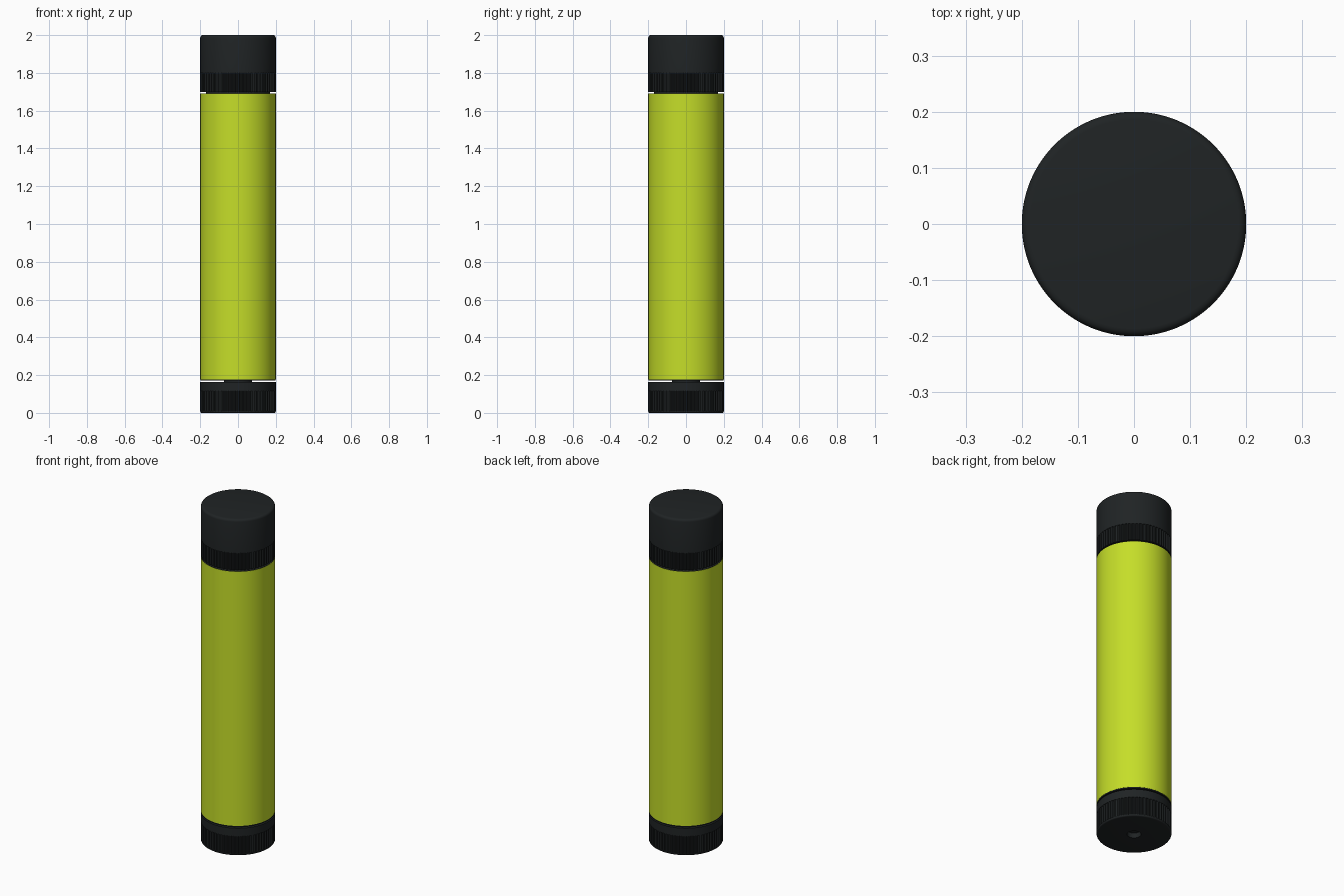
import bpy, bmesh, math

if "Cube" in bpy.data.objects:
    bpy.data.objects.remove(bpy.data.objects["Cube"])


def material(name, color):
    m = bpy.data.materials.new(name)
    m.diffuse_color = color
    m.use_nodes = True
    m.node_tree.nodes["Principled BSDF"].inputs["Base Color"].default_value = m.diffuse_color
    return m


BLACK = material("black_plastic", (0.014, 0.017, 0.018, 1))
LIME = material("lime_wrap", (0.56, 0.73, 0.022, 1))
GROOVES = 64
DEPTH = 0.006


def lathe(name, profile, mat, segs=128):
    """Revolve (radius, z, grooved) points around z; radius 0 makes a pole."""
    bm = bmesh.new()
    rings = []
    for r, z, grooved in profile:
        if r == 0:
            rings.append([bm.verts.new((0, 0, z))] * segs)
            continue
        ring = []
        for i in range(segs):
            a = 2 * math.pi * i / segs
            rr = r - DEPTH if grooved and i % 4 > 1 else r
            ring.append(bm.verts.new((rr * math.cos(a), rr * math.sin(a), z)))
        rings.append(ring)
    for lo, hi in zip(rings, rings[1:]):
        for i in range(segs):
            j = (i + 1) % segs
            vs = list(dict.fromkeys((lo[i], lo[j], hi[j], hi[i])))
            if len(vs) > 2:
                bm.faces.new(vs)
    bmesh.ops.remove_doubles(bm, verts=bm.verts, dist=1e-5)
    bmesh.ops.recalc_face_normals(bm, faces=bm.faces)
    me = bpy.data.meshes.new(name)
    bm.to_mesh(me)
    bm.free()
    me.materials.append(mat)
    ob = bpy.data.objects.new(name, me)
    bpy.context.collection.objects.link(ob)
    bpy.ops.object.select_all(action='DESELECT')
    ob.select_set(True)
    bpy.context.view_layer.objects.active = ob
    bpy.ops.object.shade_smooth_by_angle(angle=math.radians(30))
    return ob


def fillet(r, z, rad, start, n=4):
    """Quarter-round corner centred at (r, z), sweeping from start degrees."""
    return [(r + rad * math.cos(math.radians(start + 90 * k / n)),
             z + rad * math.sin(math.radians(start + 90 * k / n)), False)
            for k in range(n + 1)]


# twist base with a shallow centre hole and grip grooves
lathe("twist_base",
      [(0, 0.03, False), (0.037, 0.03, False), (0.037, 0, False)]
      + fillet(0.192, 0.008, 0.008, -90)
      + [(0.2, 0.01, False), (0.2, 0.01, True), (0.2, 0.115, True), (0.2, 0.115, False),
         (0.2, 0.163, False), (0, 0.163, False)],
      BLACK, GROOVES * 4)

# spindle bridging the gap between base and tube
lathe("spindle", [(0, 0.15, False), (0.075, 0.15, False), (0.075, 0.19, False), (0, 0.19, False)], BLACK)

# tube with a narrower neck that enters the cap
lathe("tube",
      [(0, 0.171, False), (0.199, 0.171, False), (0.199, 1.692, False),
       (0.17, 1.692, False), (0.17, 1.72, False), (0, 1.72, False)], BLACK)

# coloured wrap around the tube
lathe("wrap",
      [(0.1985, 0.177, False), (0.2, 0.177, False), (0.2, 1.69, False), (0.1985, 1.69, False)], LIME)

# cap with grip grooves at its lower rim and a rounded top edge
lathe("cap",
      [(0, 1.70, False), (0.2, 1.70, False), (0.2, 1.70, True), (0.2, 1.80, True), (0.2, 1.80, False)]
      + fillet(0.186, 1.986, 0.014, 0)
      + [(0, 2.0, False)],
      BLACK, GROOVES * 4)
